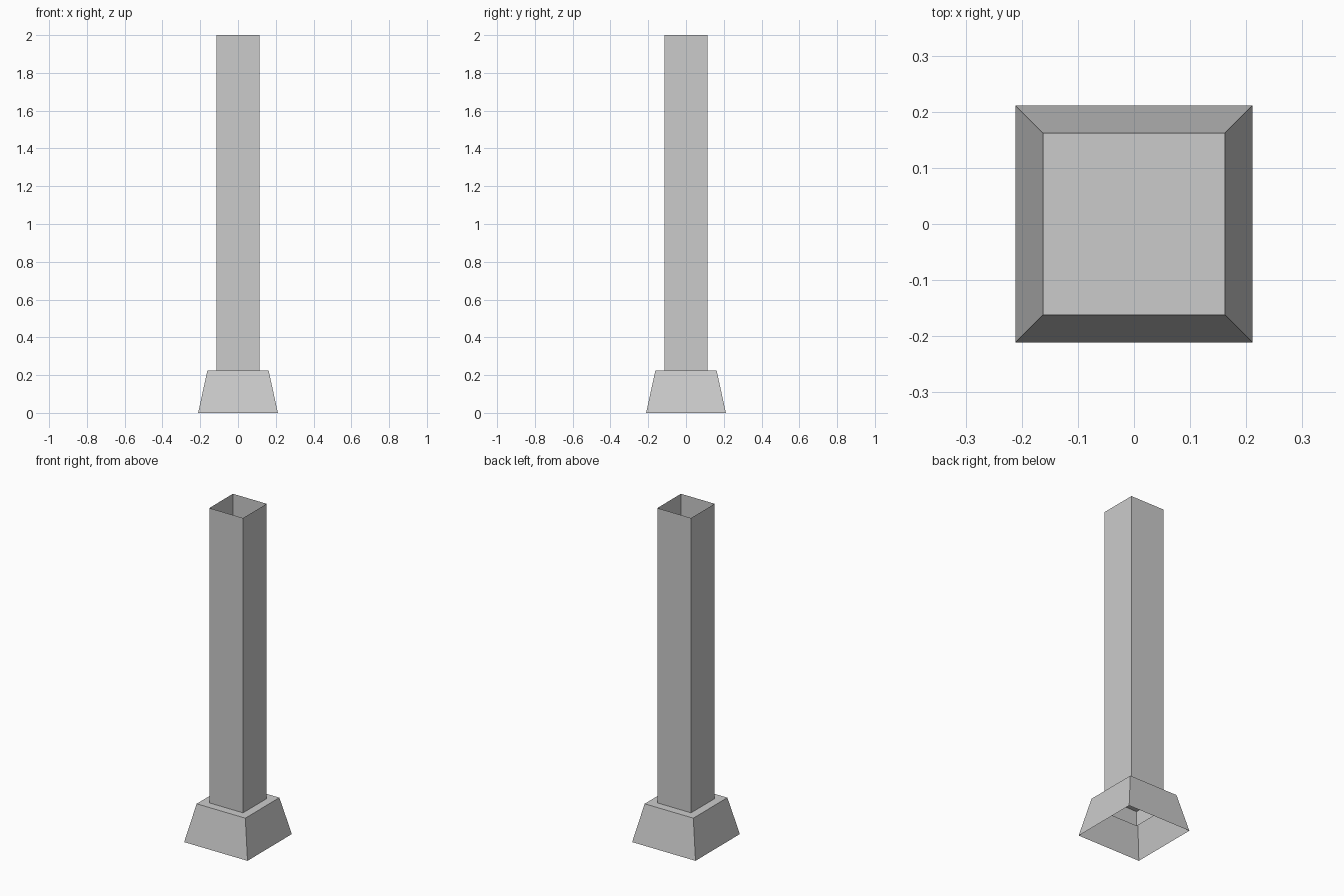
import bpy
import bmesh

if "Cube" in bpy.data.objects:
    bpy.data.objects.remove(bpy.data.objects["Cube"])


def square_shell(name, half_low, half_high, z_low, z_high, cap_top=False):
    """Four-sided shell with an open bottom and an optional closed top."""
    bm = bmesh.new()
    low, high = [
        [bm.verts.new((sx * h, sy * h, z)) for sx, sy in ((-1, -1), (1, -1), (1, 1), (-1, 1))]
        for h, z in ((half_low, z_low), (half_high, z_high))
    ]
    for i in range(4):
        j = (i + 1) % 4
        bm.faces.new((low[i], low[j], high[j], high[i]))
    if cap_top:
        bm.faces.new(high)
    mesh = bpy.data.meshes.new(name)
    bm.to_mesh(mesh)
    bm.free()
    obj = bpy.data.objects.new(name, mesh)
    bpy.context.collection.objects.link(obj)
    return obj


# Tapered base: hollow underneath, closed on top
square_shell("base", 0.211, 0.162, 0.0, 0.225, cap_top=True)

# Square post: open at both ends, sunk a little into the base
square_shell("post", 0.1125, 0.1125, 0.135, 2.0)
